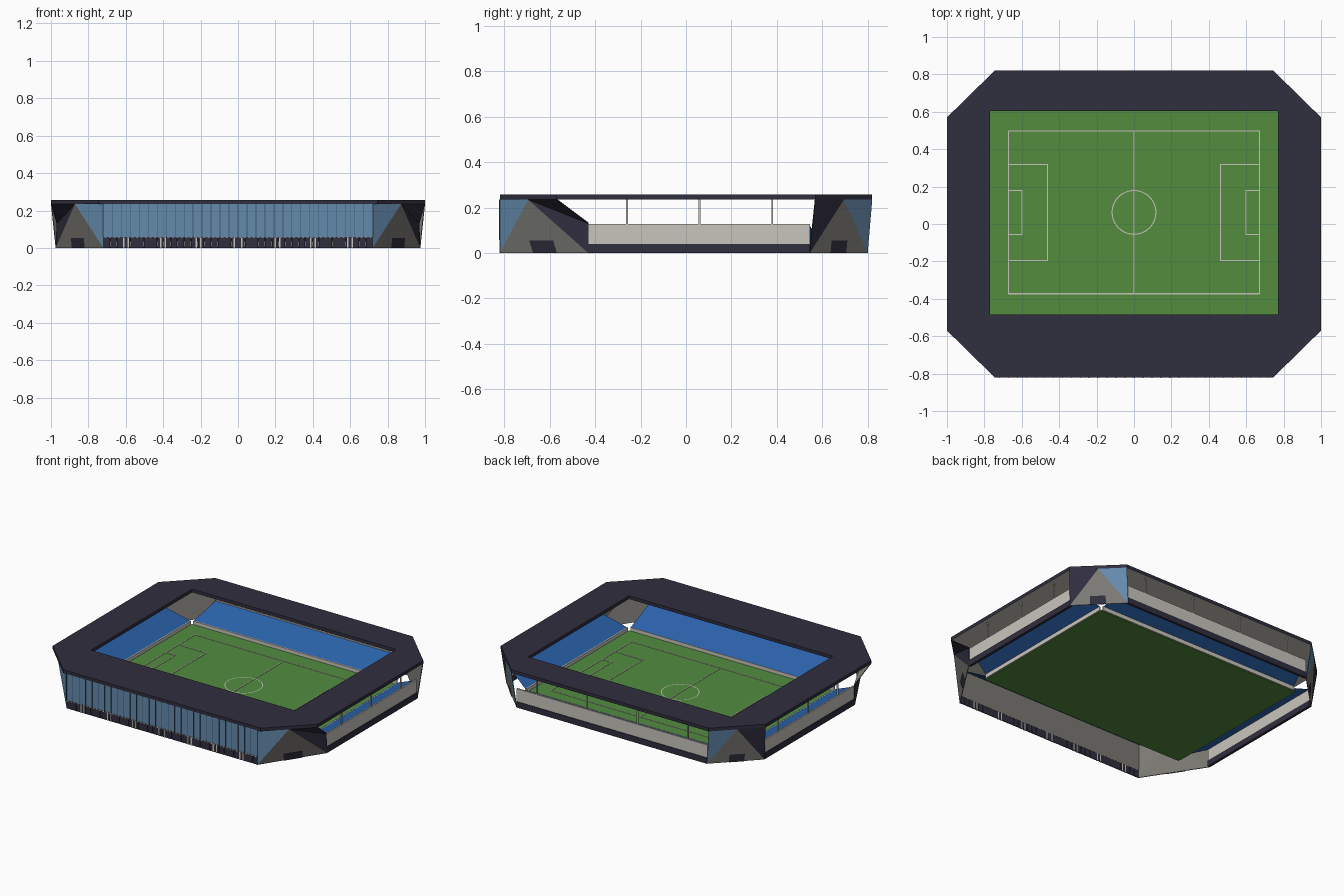
import bpy, bmesh, math
from mathutils import Vector

if "Cube" in bpy.data.objects:
    bpy.data.objects.remove(bpy.data.objects["Cube"])


def material(name, rgb):
    lin = [((c / 255 + 0.055) / 1.055) ** 2.4 if c > 10 else c / 3294 for c in rgb]
    m = bpy.data.materials.new(name)
    m.diffuse_color = (*lin, 1)
    m.use_nodes = True
    m.node_tree.nodes["Principled BSDF"].inputs["Base Color"].default_value = m.diffuse_color
    return m


DARK = material("dark_navy", (48, 46, 62))
LIGHT = material("light_concrete", (200, 197, 188))
GREY = material("grey_concrete", (122, 121, 116))
SEAT = material("seat_blue", (42, 97, 168))
GLASS = material("facade_blue", (100, 138, 172))
RIB = material("rib_blue", (62, 88, 114))
GREEN = material("grass_green", (82, 140, 62))


def mesh_object(name, verts, faces, mats, indices=None):
    me = bpy.data.meshes.new(name)
    me.from_pydata(verts, [], faces)
    for m in mats:
        me.materials.append(m)
    for i, p in enumerate(me.polygons):
        p.material_index = indices[i] if indices else 0
    ob = bpy.data.objects.new(name, me)
    bpy.context.collection.objects.link(ob)
    return ob


def boxes(name, mat, spans):
    """One object made of axis-aligned boxes given as (x0, x1, y0, y1, z0, z1)."""
    verts, faces = [], []
    for x0, x1, y0, y1, z0, z1 in spans:
        n = len(verts)
        verts += [(x, y, z) for z in (z0, z1) for x, y in ((x0, y0), (x1, y0), (x1, y1), (x0, y1))]
        faces += [[n + i for i in f] for f in ((3, 2, 1, 0), (4, 5, 6, 7), (0, 1, 5, 4),
                                              (1, 2, 6, 5), (2, 3, 7, 6), (3, 0, 4, 7))]
    return mesh_object(name, verts, faces, [mat])


HX, HY0, HY1 = 0.77, -0.485, 0.605      # roof opening
Z0, Z1 = 0.235, 0.257                   # roof underside and top
CY = 0.062                              # pitch centre

# Roof ring: octagon outside, rectangle inside, pale underside
outer = [(-0.745, -0.82), (0.745, -0.82), (1, -0.57), (1, 0.57),
         (0.745, 0.82), (-0.745, 0.82), (-1, 0.57), (-1, -0.57)]
inner = [(-HX, HY0), (HX, HY0), (HX, HY0), (HX, HY1), (HX, HY1), (-HX, HY1), (-HX, HY1), (-HX, HY0)]
verts = [(x, y, z) for z in (Z0, Z1) for ring in (outer, inner) for x, y in ring]
faces, idx = [], []
for i in range(8):
    j = (i + 1) % 8
    faces += [(16 + i, 16 + j, 24 + j, 24 + i), (8 + i, 8 + j, j, i),
              (i, j, 16 + j, 16 + i), (8 + j, 8 + i, 24 + i, 24 + j)]
    idx += [0, 1, 0, 0]
roof = mesh_object("roof", verts, faces, [DARK, LIGHT], idx)
bm = bmesh.new()
bm.from_mesh(roof.data)
bmesh.ops.remove_doubles(bm, verts=bm.verts, dist=1e-5)
bm.to_mesh(roof.data)
bm.free()

# Pitch slab
boxes("pitch", GREEN, [(-0.78, 0.78, -0.5, 0.615, 0.004, 0.012)])

# Pitch markings
W, ZL = 0.0028, (0.012, 0.0145)


def frame(x0, x1, y0, y1):
    return [(x0 - W, x1 + W, y - W, y + W, *ZL) for y in (y0, y1)] + \
           [(x - W, x + W, y0, y1, *ZL) for x in (x0, x1)]


lines = frame(-0.672, 0.672, CY - 0.435, CY + 0.435)
lines.append((-W, W, CY - 0.435, CY + 0.435, *ZL))
for s in (-1, 1):
    for depth, half in ((0.21, 0.257), (0.072, 0.117)):
        a, b = sorted((s * 0.672, s * (0.672 - depth)))
        lines += frame(a, b, CY - half, CY + half)
boxes("pitch_lines", LIGHT, lines)
N = 48
ring = [((0.117 + d) * math.cos(2 * math.pi * i / N), CY + (0.117 + d) * math.sin(2 * math.pi * i / N), ZL[1])
        for d in (-W, W) for i in range(N)]
mesh_object("centre_circle", ring, [(i, N + i, N + (i + 1) % N, (i + 1) % N) for i in range(N)], [LIGHT])


# Sloped seating: lower edge (pitch side) to upper edge (outer wall)
def stand(name, low_a, low_b, high_a, high_b, z_high):
    zl = 0.034
    v = [(*low_a, zl), (*low_b, zl), (*high_b, z_high), (*high_a, z_high)]
    f = [(0, 1, 2, 3)]
    n = (Vector(v[1]) - Vector(v[0])).cross(Vector(v[2]) - Vector(v[1]))
    mesh_object(name, v, f if n.z > 0 else [f[0][::-1]], [SEAT])


stand("back_seats", (-0.77, 0.62), (0.77, 0.62), (-0.72, 0.79), (0.72, 0.79), 0.12)
stand("front_seats", (-0.77, -0.5), (0.77, -0.5), (-0.72, -0.812), (0.72, -0.812), Z0)
for s, side in ((-1, "left"), (1, "right")):
    stand(side + "_seats", (s * 0.785, -0.49), (s * 0.785, 0.61), (s * 0.96, -0.43), (s * 0.96, 0.545), 0.12)

# Low parapet around the pitch
boxes("pitch_parapet", LIGHT, [(-0.77, 0.77, 0.615, 0.623, 0.008, 0.036),
                               (-0.77, 0.77, -0.508, -0.5, 0.008, 0.036),
                               (0.78, 0.788, -0.49, 0.605, 0.008, 0.036),
                               (-0.788, -0.78, -0.49, 0.605, 0.008, 0.036)])

# Outer walls on the back and both sides, with dark plinths and roof posts
boxes("outer_walls", LIGHT, [(-0.72, 0.72, 0.788, 0.798, 0.038, 0.127),
                             (0.958, 0.968, -0.43, 0.545, 0.038, 0.127),
                             (-0.968, -0.958, -0.43, 0.545, 0.038, 0.127)])
boxes("plinths", DARK, [(-0.72, 0.72, 0.786, 0.802, 0, 0.04),
                        (0.956, 0.974, -0.43, 0.545, 0, 0.04),
                        (-0.974, -0.956, -0.43, 0.545, 0, 0.04)])
P = 0.004
posts = [(x - P, x + P, 0.789, 0.797, 0.12, Z0) for x in (-0.57, -0.19, 0.19, 0.57)]
posts += [(s * 0.963 - P, s * 0.963 + P, y - P, y + P, 0.12, Z0) for s in (-1, 1) for y in (-0.26, 0.06, 0.38)]
boxes("roof_posts", LIGHT, posts)

# Front facade: blue panels, ribs and a grey inner lining
boxes("front_facade", GLASS, [(-0.72, 0.72, -0.82, -0.816, 0.058, Z0)])
boxes("facade_lining", GREY, [(-0.72, 0.72, -0.816, -0.812, 0.05, Z0)])
boxes("facade_ribs", RIB, [(x - 0.002, x + 0.002, -0.823, -0.82, 0.058, Z0)
                           for x in (-0.72 + 0.048 * i for i in range(31))])

# Front entrances: dark doors between pale columns, with a dashed lintel
columns = [s * c for s in (-1, 1) for c in (0.021, 0.21, 0.40, 0.60)]
boxes("entrance_columns", LIGHT, [(c + d - 0.004, c + d + 0.004, -0.821, -0.812, 0, 0.056)
                                  for c in columns for d in ((-0.012, 0.012) if abs(c) > 0.1 else (0,))])
boxes("entrance_doors", DARK, [(-0.72 + 0.036 * i + 0.001, -0.72 + 0.036 * (i + 1) - 0.001, -0.818, -0.813, 0, 0.05)
                               for i in range(40)])
boxes("lintel", DARK, [(-0.72, 0.72, -0.819, -0.813, 0.05, 0.058)])
boxes("lintel_dashes", LIGHT, [(-0.714 + 0.024 * i, -0.702 + 0.024 * i, -0.822, -0.819, 0.052, 0.057)
                               for i in range(60)])


# Faceted corner towers, each with a doorway
def corner(name, sx, front):
    sy = -1 if front else 1
    a = Vector((0.72, 0.82 if front else 0.80, 0))          # long-side foot
    b = Vector((0.975, 0.43 if front else 0.545, 0))        # short-side foot
    apex = Vector((0.872, 0.695, Z0))
    a_top = Vector((0.72 if front else 0.745, 0.82, Z0))
    b_top = Vector((1, 0.57, Z0))
    tris = [((a, b, apex), 2), ((a, apex, a_top), 0)]
    if front:
        b_mid = Vector((0.97, 0.43, 0.13))
        tris += [((b, b_mid, apex), 1), ((b_mid, b_top, apex), 1)]
    else:
        tris.append(((b, b_top, apex), 1))
    out = Vector((sx, sy, 0))

    def place(points):
        pts = [Vector((p.x * sx, p.y * sy, p.z)) for p in points]
        n = (pts[1] - pts[0]).cross(pts[2] - pts[0]).normalized()
        return (pts, n) if n.dot(out) > 0 else (pts[::-1], -n)

    v, f, mi = [], [], []
    for points, m in tris:
        f.append(tuple(range(len(v), len(v) + 3)))
        v += place(points)[0]
        mi.append(m)
    shell = mesh_object(name + "_tower", v, f, [GLASS, DARK, GREY], mi)
    solid = shell.modifiers.new("thickness", "SOLIDIFY")
    solid.thickness, solid.offset = 0.004, -1
    solid.material_offset = 2
    # doorway plate lying on the grey face
    rise = (apex - (a + b) / 2) * (0.055 / Z0)
    p, q = a.lerp(b, 0.38), a.lerp(b, 0.65)
    pts, n = place([p, q, q + rise, p + rise])
    mesh_object(name + "_doorway", [x + n * 0.003 for x in pts], [(0, 1, 2, 3)], [DARK])


for sx, side in ((-1, "left"), (1, "right")):
    corner("front_" + side, sx, True)
    corner("back_" + side, sx, False)
